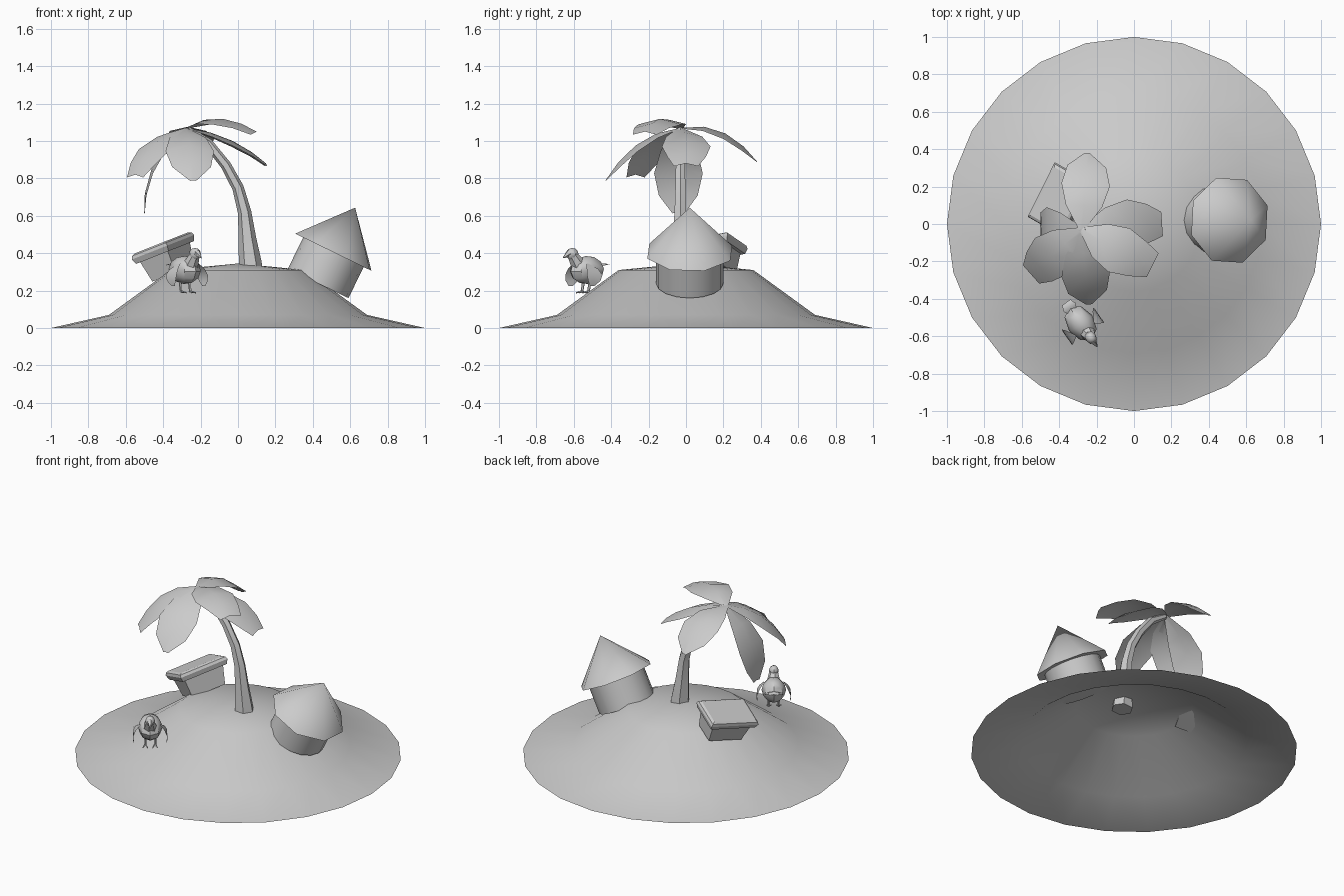
import bpy, bmesh
from math import sin, cos, pi, radians
from mathutils import Matrix, Vector

if "Cube" in bpy.data.objects:
    bpy.data.objects.remove(bpy.data.objects["Cube"])

grey = bpy.data.materials.new("plain_grey")
grey.use_nodes = True
grey.diffuse_color = (0.6, 0.6, 0.6, 1)
grey.node_tree.nodes["Principled BSDF"].inputs["Base Color"].default_value = (0.6, 0.6, 0.6, 1)


def finish(name, bm, matrix=None, angle=40, fix=True):
    """Turn a bmesh into a shaded object."""
    if matrix:
        bm.transform(matrix)
    bmesh.ops.remove_doubles(bm, verts=bm.verts, dist=0.0005)
    if fix:
        bmesh.ops.recalc_face_normals(bm, faces=bm.faces)
    mesh = bpy.data.meshes.new(name)
    bm.to_mesh(mesh)
    bm.free()
    mesh.materials.append(grey)
    for p in mesh.polygons:
        p.use_smooth = True
    mesh.set_sharp_from_angle(angle=radians(angle))
    obj = bpy.data.objects.new(name, mesh)
    bpy.context.collection.objects.link(obj)
    return obj


def loft(name, rings, matrix=None, angle=40, caps=True, wrap=True, fix=True):
    """Skin a list of equally long point rings."""
    bm = bmesh.new()
    rows = [[bm.verts.new(p) for p in ring] for ring in rings]
    n = len(rows[0])
    for a, b in zip(rows, rows[1:]):
        for i in range(n if wrap else n - 1):
            j = (i + 1) % n
            bm.faces.new((a[i], a[j], b[j], b[i]))
    if caps:
        bm.faces.new(rows[0][::-1])
        bm.faces.new(rows[-1])
    return finish(name, bm, matrix, angle, fix)


def circle(r, z, n, turn=0.0):
    return [(r * cos(turn + 2 * pi * i / n), r * sin(turn + 2 * pi * i / n), z) for i in range(n)]


def rect(x, y, z):
    return [(-x, -y, z), (x, -y, z), (x, y, z), (-x, y, z)]


def leaf(name, base, mid, tip, width, blunt=0.15, sag=0.03, side=None, matrix=None):
    """Folded blade: a ridge through three points with drooping edges."""
    base, mid, tip = Vector(base), Vector(mid), Vector(tip)
    ctrl = 2 * mid - (base + tip) / 2
    side = Vector(side) if side else (tip - base).cross(Vector((0, 0, 1))).normalized()
    rows = []
    for t, w in ((0, 0.12), (0.28, 0.75), (0.55, 1), (0.8, 0.8), (1, blunt)):
        p = base * (1 - t) ** 2 + ctrl * 2 * t * (1 - t) + tip * t * t
        drop = Vector((0, 0, sag * w))
        rows.append([p - side * width * w - drop, p, p + side * width * w - drop])
    return loft(name, rows, matrix, 30, caps=False, wrap=False, fix=False)


# Island: an open mound
loft("island", [circle(r, z, 24) for r, z in
                ((1, 0), (0.69, 0.07), (0.36, 0.31), (0, 0.345))], angle=60, caps=False)

# Hut: tilted round body with an eight-sided roof
hut = Matrix.Translation((0.51, 0.02, 0.405)) @ Matrix.Rotation(radians(26), 4, 'Y')
loft("hut_body", [circle(0.18, -0.185, 16), circle(0.18, 0, 16)], hut)
loft("hut_roof", [circle(0.24, 0, 8, pi / 8 - 0.06), circle(0, 0.265, 8, pi / 8 - 0.06)],
     hut, 46, caps=False)
loft("roof_underside", [circle(0.24, 0, 8, pi / 8 - 0.06), circle(0, 0.001, 8)], hut, caps=False)

# Palm trunk: curved, narrowing upwards
path = [(0.07, 0.28, 0.068), (0.064, 0.36, 0.06), (0.05, 0.48, 0.047), (0.035, 0.62, 0.036),
        (0.0, 0.75, 0.031), (-0.065, 0.87, 0.028), (-0.16, 0.99, 0.025), (-0.27, 1.06, 0.018)]
rings = []
for k, (x, z, r) in enumerate(path):
    before, after = path[max(k - 1, 0)], path[min(k + 1, len(path) - 1)]
    tangent = Vector((after[0] - before[0], 0, after[1] - before[1])).normalized()
    across = Vector((tangent.z, 0, -tangent.x))
    rings.append([Vector((x, -0.03, z)) + r * (across * cos(i * pi / 3) + Vector((0, sin(i * pi / 3), 0)))
                  for i in range(6)])
loft("palm_trunk", rings, angle=50)

# Palm leaves: middle, tip, bluntness
crown = (-0.28, -0.03, 1.07)
for label, mid, tip, blunt in (
        ("back", (-0.26, 0.19, 1.05), (-0.25, 0.38, 0.89), 0.1),
        ("left", (-0.05, 0.0, 1.01), (0.15, 0.0, 0.88), 0.5),
        ("front_left", (-0.1, -0.13, 1.12), (0.1, -0.22, 1.05), 0.55),
        ("front", (-0.26, -0.25, 0.99), (-0.24, -0.43, 0.79), 0.12),
        ("front_right", (-0.43, -0.16, 1.0), (-0.55, -0.27, 0.82), 0.5),
        ("right", (-0.45, -0.04, 0.88), (-0.5, -0.04, 0.62), 0.25)):
    leaf("palm_leaf_" + label, crown, mid, tip, 0.13, blunt)

# Chest: tapered box with an overhanging lid, leaning down the slope
chest = (Matrix.Translation((-0.41, 0.13, 0.455)) @ Matrix.Rotation(radians(-21.5), 4, 'Y')
         @ Matrix.Rotation(radians(62), 4, 'Z'))
loft("chest_lid", [rect(0.155, 0.105, -0.055), rect(0.165, 0.115, -0.025),
                   rect(0.16, 0.11, -0.008), rect(0.145, 0.095, 0)], chest, 20)
loft("chest_body", [rect(0.115, 0.075, -0.175), rect(0.135, 0.09, -0.055)], chest, 20)

# Bird: local +x is forward
bird = Matrix.Translation((-0.285, -0.53, 0)) @ Matrix.Rotation(radians(-55), 4, 'Z')


def blob(name, place, scale, pitch=0):
    bm = bmesh.new()
    bmesh.ops.create_uvsphere(bm, u_segments=8, v_segments=6, radius=1)
    local = (Matrix.Translation(place) @ Matrix.Rotation(radians(pitch), 4, 'Y')
             @ Matrix.Diagonal((*scale, 1)))
    return finish(name, bm, bird @ local, 35)


def spike(name, start, end, r1, r2, sides=5):
    start, end = Vector(start), Vector(end)
    turn = (end - start).to_track_quat('Z', 'Y').to_matrix().to_4x4()
    return loft(name, [circle(r1, 0, sides), circle(r2, (end - start).length, sides)],
                bird @ Matrix.Translation(start) @ turn)


blob("bird_body", (0, 0, 0.31), (0.105, 0.075, 0.075), 5)
spike("bird_neck", (0.05, 0, 0.33), (0.095, 0, 0.39), 0.045, 0.028, 7)
blob("bird_head", (0.095, 0, 0.395), (0.036, 0.03, 0.033))
spike("bird_beak", (0.115, 0, 0.4), (0.155, 0, 0.375), 0.02, 0.003)
leaf("bird_tail", (-0.06, 0, 0.32), (-0.1, 0, 0.345), (-0.135, 0, 0.34), 0.04, 0.7, 0.008, matrix=bird)
for word, s in (("left", 1), ("right", -1)):
    leaf("bird_wing_" + word, (0.04, s * 0.06, 0.345), (0.02, s * 0.1, 0.29),
         (0.035, s * 0.1, 0.225), 0.05, 0.3, 0, side=(-s, 0, 0), matrix=bird)
    spike("bird_leg_" + word, (0, s * 0.03, 0.26), (0.01, s * 0.03, 0.195), 0.009, 0.007)
    for spread in (-1, 1):
        spike("bird_toe_" + word, (0.005, s * 0.03, 0.197),
              (0.04, s * 0.03 + spread * 0.015, 0.188), 0.007, 0.003, 4)
